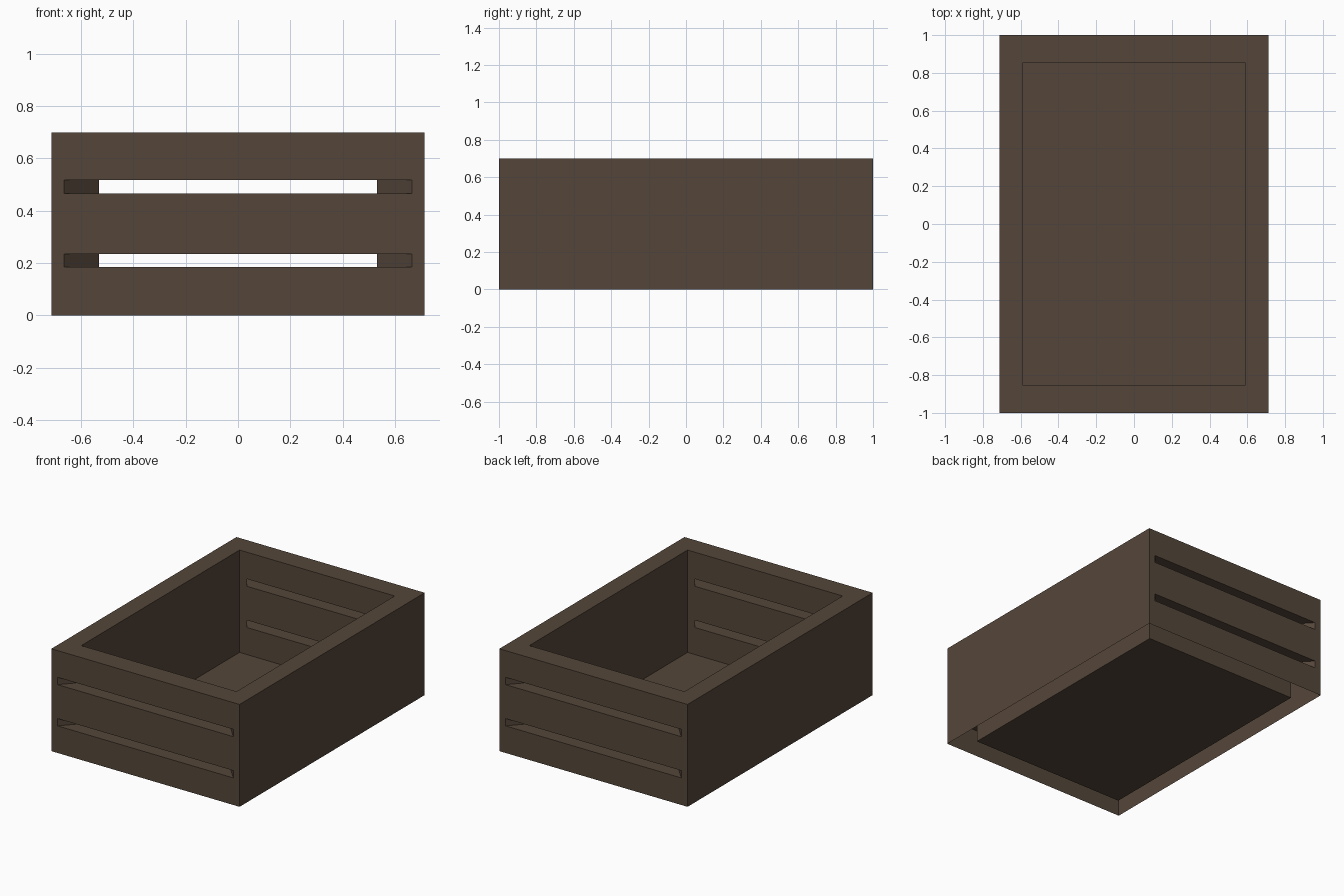
import bpy, bmesh

if "Cube" in bpy.data.objects:
    bpy.data.objects.remove(bpy.data.objects["Cube"])

# Crate: double-walled sheet shell, open underneath between the two walls
HEIGHTS = [0.0, 0.185, 0.235, 0.467, 0.517, 0.70]   # slots lie in rows 1 and 3
SLOT_ROWS, SLOT_SIDES = (1, 3), (1, 5)

bm = bmesh.new()


def wall_rings(x, y, s):
    """Eight-point rectangle rings; s is the half width of the slots."""
    ring = [(-x, -y), (-s, -y), (s, -y), (x, -y), (x, y), (s, y), (-s, y), (-x, y)]
    return [[bm.verts.new((px, py, z)) for px, py in ring] for z in HEIGHTS]


outer = wall_rings(0.712, 1.0, 0.665)
inner = wall_rings(0.587, 0.855, 0.531)

for k in range(len(HEIGHTS) - 1):
    for i in range(8):
        j = (i + 1) % 8
        o = [outer[k][i], outer[k][j], outer[k + 1][j], outer[k + 1][i]]
        n = [inner[k][i], inner[k][j], inner[k + 1][j], inner[k + 1][i]]
        if k in SLOT_ROWS and i in SLOT_SIDES:
            # slot tunnel tapering through both walls
            for a in range(4):
                b = (a + 1) % 4
                bm.faces.new((o[a], o[b], n[b], n[a]))
        else:
            bm.faces.new(o)
            bm.faces.new(n[::-1])

# top rim and floor
for i in range(8):
    j = (i + 1) % 8
    bm.faces.new((outer[-1][i], outer[-1][j], inner[-1][j], inner[-1][i]))
bm.faces.new(inner[0])

mesh = bpy.data.meshes.new("crate")
bm.to_mesh(mesh)
bm.free()

wood = bpy.data.materials.new("dark brown wood")
wood.diffuse_color = (0.089, 0.061, 0.042, 1.0)
wood.use_nodes = True
wood.node_tree.nodes["Principled BSDF"].inputs["Base Color"].default_value = wood.diffuse_color
mesh.materials.append(wood)
crate = bpy.data.objects.new("crate", mesh)
bpy.context.collection.objects.link(crate)
